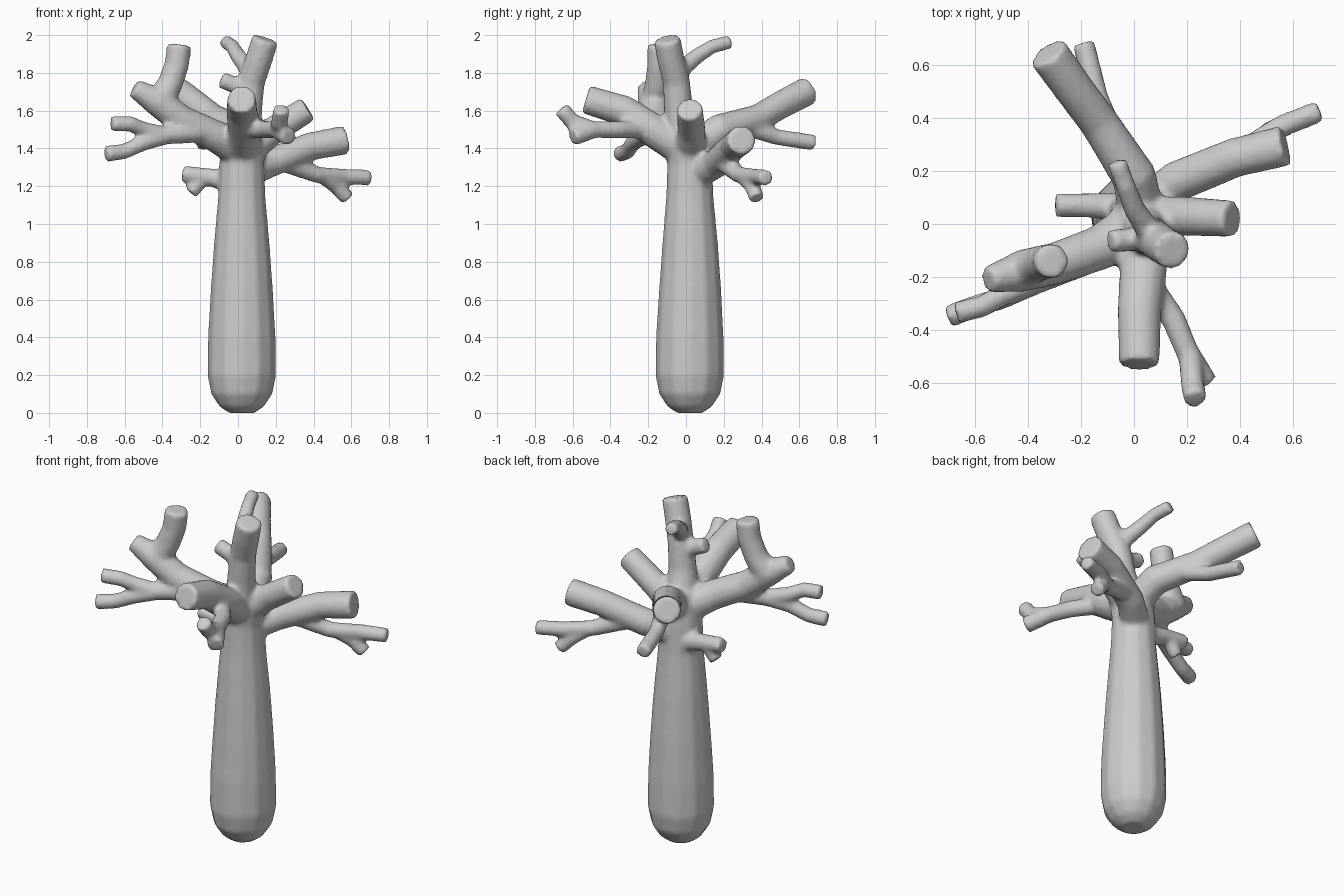
import bpy, bmesh, math
from mathutils import Vector

bm = bmesh.new()


def tube(points, sides=12):
    """Closed tube through (x, y, z, radius) points."""
    pts = [Vector(p[:3]) for p in points]
    rings = []
    for i, p in enumerate(pts):
        d = (pts[min(i + 1, len(pts) - 1)] - pts[max(i - 1, 0)]).normalized()
        ref = Vector((0, 1, 0)) if abs(d.z) > 0.8 else Vector((0, 0, 1))
        u = ref.cross(d).normalized()
        v = d.cross(u)
        r = points[i][3]
        rings.append([bm.verts.new(p + r * (math.cos(a) * u + math.sin(a) * v))
                      for a in (2 * math.pi * k / sides for k in range(sides))])
    for a, b in zip(rings, rings[1:]):
        for k in range(sides):
            j = (k + 1) % sides
            bm.faces.new((a[k], a[j], b[j], b[k]))
    bm.faces.new(rings[0][::-1])
    bm.faces.new(rings[-1])


# trunk, rounded at the foot
tube([(.02, .02, 0, .07), (.02, .02, .035, .12), (.02, .02, .1, .163),
      (.02, .02, .2, .183), (.02, .02, .4, .18), (.02, .022, .65, .166),
      (.02, .022, .9, .148), (.02, .02, 1.15, .126), (.02, .02, 1.32, .12),
      (.03, .01, 1.43, .12), (.03, 0, 1.5, .09)])

# back branch and its side twig
tube([(.03, .03, 1.4, .09), (0, .18, 1.5, .085), (-.13, .38, 1.56, .075),
      (-.22, .5, 1.63, .075), (-.325, .645, 1.705, .078)])
tube([(-.07, .3, 1.52, .05), (-.14, .48, 1.46, .043), (-.19, .68, 1.43, .043)])

# right back branch with forked twig
tube([(.03, .05, 1.26, .08), (.16, .16, 1.32, .078), (.38, .25, 1.41, .075),
      (.57, .295, 1.445, .078)])
tube([(.24, .2, 1.33, .055), (.42, .28, 1.26, .045), (.56, .37, 1.25, .043),
      (.70, .425, 1.245, .042)])
tube([(.45, .3, 1.25, .04), (.52, .35, 1.2, .042), (.58, .375, 1.135, .042)])

# short right branch
tube([(.04, .02, 1.38, .085), (.18, .03, 1.49, .075), (.37, .02, 1.61, .07)])

# front branch with forked twig
tube([(.02, .02, 1.38, .1), (.035, -.18, 1.5, .09), (.02, -.33, 1.6, .083),
      (.02, -.53, 1.66, .077)])
tube([(.05, -.22, 1.5, .05), (.15, -.36, 1.5, .047), (.2, -.48, 1.5, .045),
      (.27, -.6, 1.46, .048)])
tube([(.21, -.49, 1.5, .045), (.22, -.6, 1.54, .045), (.23, -.66, 1.61, .045)])

# left branch: elbow, upright limb, forked twig
tube([(.02, 0, 1.39, .1), (-.13, -.09, 1.47, .085), (-.3, -.15, 1.55, .08),
      (-.43, -.18, 1.65, .078), (-.55, -.21, 1.72, .05)])
tube([(-.42, -.17, 1.64, .075), (-.36, -.15, 1.74, .068),
      (-.325, -.14, 1.84, .066), (-.31, -.14, 1.95, .066)])
tube([(-.2, -.14, 1.49, .06), (-.38, -.22, 1.47, .05), (-.5, -.28, 1.43, .043),
      (-.6, -.31, 1.385, .042), (-.7, -.35, 1.37, .044)])
tube([(-.38, -.22, 1.47, .045), (-.5, -.27, 1.5, .042), (-.57, -.31, 1.53, .042),
      (-.67, -.335, 1.53, .042)])

# top branch with back twig and stub
tube([(.03, 0, 1.42, .1), (.05, -.04, 1.6, .078), (.07, -.05, 1.75, .073),
      (.11, -.08, 1.87, .073), (.145, -.1, 1.98, .072)])
tube([(.07, -.05, 1.8, .05), (.0, .06, 1.89, .042), (-.03, .14, 1.94, .038),
      (-.065, .235, 1.965, .038)])
tube([(.06, -.05, 1.7, .05), (-.03, -.06, 1.74, .045), (-.09, -.065, 1.765, .045)])

# small forked twig on the left of the trunk
tube([(-.03, .06, 1.22, .06), (-.16, .07, 1.25, .047), (-.295, .07, 1.265, .045)])
tube([(-.18, .07, 1.25, .04), (-.25, .065, 1.165, .04)])

mesh = bpy.data.meshes.new("tree")
bm.to_mesh(mesh)
bm.free()
tree = bpy.data.objects.new("tree", mesh)
bpy.context.collection.objects.link(tree)

# fuse all limbs into one softened skin
rem = tree.modifiers.new("fuse", 'REMESH')
rem.mode = 'VOXEL'
rem.voxel_size = 0.014
rem.use_smooth_shade = True
smo = tree.modifiers.new("soften", 'SMOOTH')
smo.factor = 0.5
smo.iterations = 5
